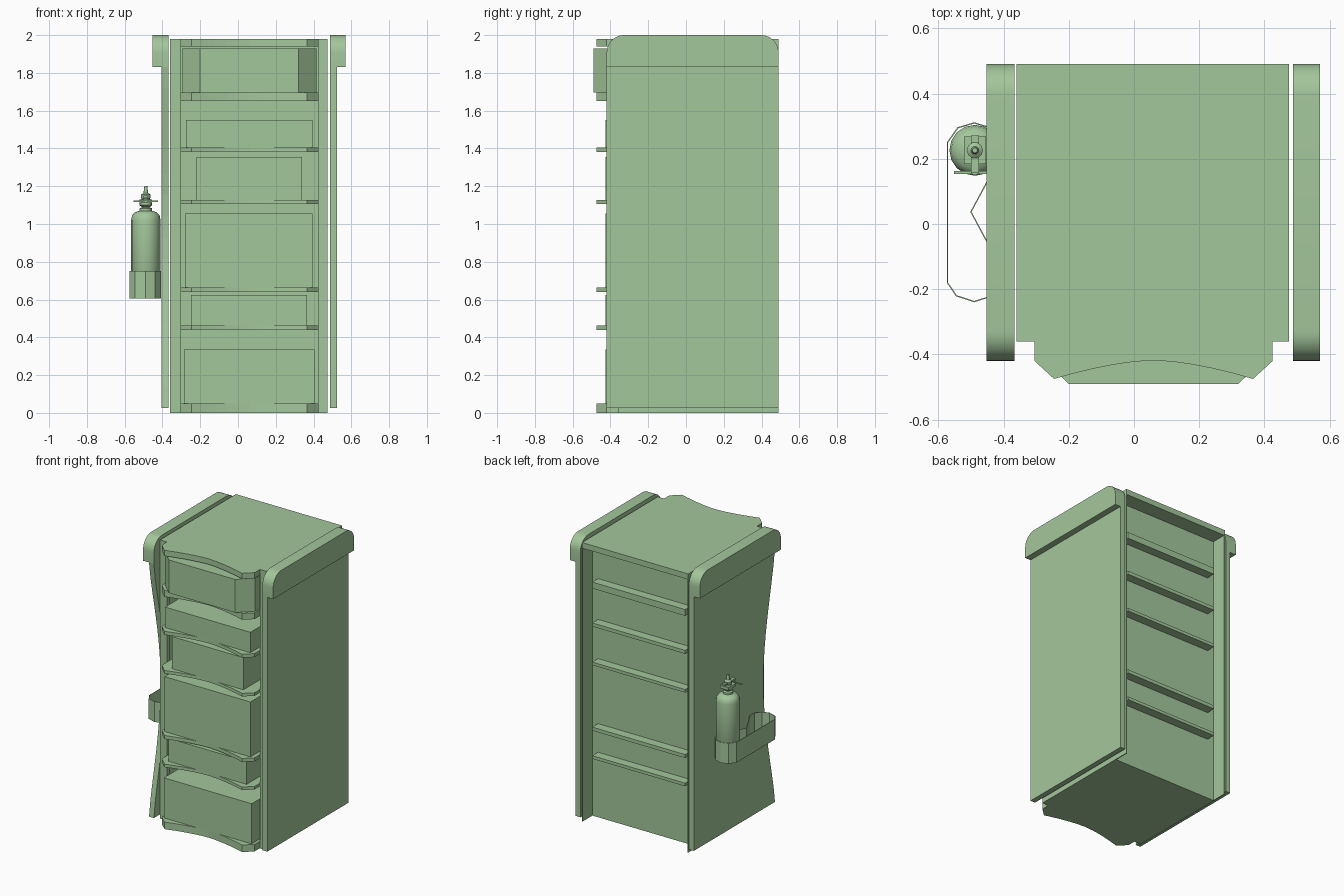
import bpy, bmesh
from math import sin, cos, pi

if "Cube" in bpy.data.objects:
    bpy.data.objects.remove(bpy.data.objects["Cube"])

GREEN = bpy.data.materials.new("green")
GREEN.diffuse_color = (0.37, 0.57, 0.33, 1)
GREEN.use_nodes = True
GREEN.node_tree.nodes["Principled BSDF"].inputs["Base Color"].default_value = GREEN.diffuse_color


def finish(name, bm, smooth=False):
    bmesh.ops.recalc_face_normals(bm, faces=bm.faces)
    me = bpy.data.meshes.new(name)
    bm.to_mesh(me)
    bm.free()
    me.materials.append(GREEN)
    ob = bpy.data.objects.new(name, me)
    bpy.context.collection.objects.link(ob)
    if smooth:
        bpy.ops.object.select_all(action='DESELECT')
        ob.select_set(True)
        bpy.context.view_layer.objects.active = ob
        bpy.ops.object.shade_smooth_by_angle(angle=0.7)
    return ob


def prism(name, pts, axis, a, b, smooth=False):
    """Extrude a 2D outline: (x, y) along z or (y, z) along x, from a to b."""
    bm = bmesh.new()
    place = (lambda p, h: (p[0], p[1], h)) if axis == 'z' else (lambda p, h: (h, p[0], p[1]))
    lo = [bm.verts.new(place(p, a)) for p in pts]
    hi = [bm.verts.new(place(p, b)) for p in pts]
    bm.faces.new(lo)
    bm.faces.new(hi)
    n = len(pts)
    for i in range(n):
        j = (i + 1) % n
        bm.faces.new((lo[i], lo[j], hi[j], hi[i]))
    return finish(name, bm, smooth)


def box(name, x0, x1, y0, y1, z0, z1):
    return prism(name, [(x0, y0), (x1, y0), (x1, y1), (x0, y1)], 'z', z0, z1)


def lathe(name, profile, cx, cy, n):
    bm = bmesh.new()
    rings = [[bm.verts.new((cx + r * cos(2 * pi * k / n), cy + r * sin(2 * pi * k / n), z))
              for k in range(n)] for r, z in profile]
    for r0, r1 in zip(rings, rings[1:]):
        for k in range(n):
            m = (k + 1) % n
            bm.faces.new((r0[k], r0[m], r1[m], r1[k]))
    bm.faces.new(rings[0])
    bm.faces.new(rings[-1])
    return finish(name, bm, True)


XL, XR, XC = -0.36, 0.475, 0.06

# shelves with a concave front and chamfered corners
us = [i / 5 - 1 for i in range(11)]
curve = [(XC + 0.305 * u, -0.418 - 0.057 * abs(u) ** 1.6) for u in us]
front = [(-0.305, -0.42)] + curve + [(0.425, -0.42)]
wide = [(XL, -0.36), (-0.305, -0.36)] + front + [(0.425, -0.36), (XR, -0.36)]
levels = [(0, 0.05), (0.44, 0.462), (0.64, 0.665), (1.105, 1.127),
          (1.38, 1.405), (1.65, 1.695), (1.94, 1.98)]
for i, (z0, z1) in enumerate(levels[1:-1], 1):
    prism(f"shelf_{i}", front + [(0.425, 0.445), (-0.305, 0.445)], 'z', z0, z1)
prism("base_board", wide + [(XR, 0.38), (XL, 0.38)], 'z', *levels[0])
prism("top_board", wide + [(XR, 0.49), (XL, 0.49)], 'z', *levels[-1])

# recessed back, thin inner walls and front posts
box("back_panel", XL, XR, 0.35, 0.38, 0, 1.94)
for side, w0, w1, p0, p1 in (("left", XL, XL + 0.006, XL, -0.305),
                             ("right", XR - 0.006, XR, 0.425, XR)):
    box(side + "_inner_wall", w0, w1, -0.36, 0.49, 0, 1.98)
    box(side + "_front_post", p0, p1, -0.361, -0.33, 0, 1.98)

# goods boxes standing on the shelves
for i, (x0, x1, z0, z1) in enumerate([(-0.285, 0.405, 0.05, 0.335), (-0.25, 0.365, 0.462, 0.625),
                                      (-0.28, 0.395, 0.665, 1.055), (-0.22, 0.34, 1.127, 1.355),
                                      (-0.275, 0.395, 1.405, 1.55)]):
    box(f"storage_box_{i}", x0, x1, -0.425, 0.30, z0, z1)
prism("top_drawer", [(-0.295, 0.3), (-0.295, -0.4), (-0.2, -0.49), (0.32, -0.49),
                     (0.415, -0.4), (0.415, 0.3)], 'z', 1.695, 1.93)

# outer side panels: straight on the right, scooped front edge on the left
scoop = [(-0.42 + 0.13 * sin(pi * t) ** 1.3, 0.025 + 1.805 * t) for t in [i / 16 for i in range(17)]]
prism("left_side_panel", scoop + [(0.49, 1.83), (0.49, 0.025)], 'x', -0.405, -0.367)
box("right_side_panel", 0.487, 0.525, -0.42, 0.49, 0.025, 1.83)

# rounded caps over the side panels
R = 0.092
arc = [i * pi / 16 for i in range(9)]
cap = [(-0.42, 1.83)] + [(-0.42 + R - R * cos(a), 2 - R + R * sin(a)) for a in arc] + \
      [(0.49 - R + R * sin(a), 2 - R + R * cos(a)) for a in arc] + [(0.49, 1.83)]
prism("left_cap", cap, 'x', -0.452, -0.367, True)
prism("right_cap", cap, 'x', 0.487, 0.57, True)

# thin-walled holder with two pockets
loop = [(-0.41, 0.255), (-0.44, 0.295), (-0.49, 0.31), (-0.54, 0.295), (-0.572, 0.25),
        (-0.572, -0.18), (-0.545, -0.22), (-0.49, -0.238), (-0.44, -0.222), (-0.41, -0.18),
        (-0.41, -0.13), (-0.5, 0.037), (-0.41, 0.205)]
bm = bmesh.new()
lo = [bm.verts.new((x, y, 0.606)) for x, y in loop]
hi = [bm.verts.new((x, y, 0.75)) for x, y in loop]
for i in range(len(loop)):
    j = (i + 1) % len(loop)
    bm.faces.new((lo[i], lo[j], hi[j], hi[i]))
holder = finish("bottle_holder", bm)
mod = holder.modifiers.new("wall", 'SOLIDIFY')
mod.thickness = 0.004
mod.offset = 0

# extinguisher: bottle, valve, lever, gauge bar
CX, CY = -0.488, 0.226
lathe("bottle", [(0.07, 0.608), (0.078, 0.618), (0.078, 1.02), (0.073, 1.045), (0.058, 1.062),
                 (0.033, 1.07), (0.033, 1.083), (0.02, 1.088), (0.02, 1.10)], CX, CY, 16)
lathe("valve", [(0.022, 1.09), (0.034, 1.10), (0.034, 1.115), (0.022, 1.135), (0.025, 1.14),
                (0.025, 1.155), (0.012, 1.165), (0.008, 1.2)], CX, CY, 10)
box("valve_block", CX - 0.034, CX + 0.034, CY - 0.042, CY + 0.042, 1.11, 1.13)
box("lever", CX - 0.012, CX + 0.012, CY - 0.07, CY + 0.045, 1.138, 1.15)
box("gauge_bar", CX - 0.064, CX + 0.064, CY - 0.072, CY - 0.064, 1.116, 1.124)
box("nozzle", CX - 0.007, CX + 0.007, CY - 0.075, CY - 0.03, 1.112, 1.128)
